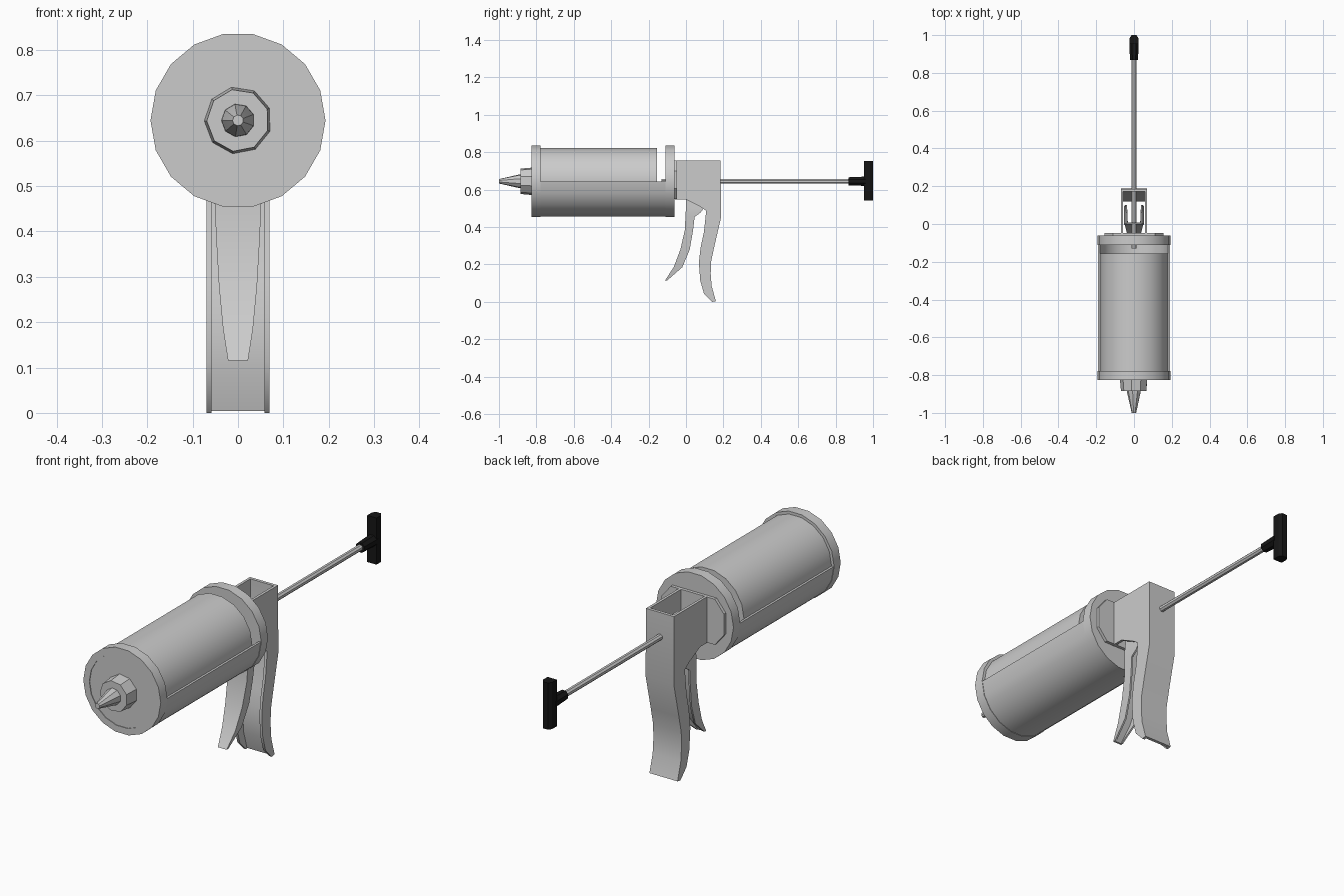
import bpy, bmesh
from math import sin, cos, pi, radians

if "Cube" in bpy.data.objects:
    bpy.data.objects.remove(bpy.data.objects["Cube"])

AXIS_Z = 0.645   # height of the barrel axis


def finish(name, bm, mat=None):
    bmesh.ops.recalc_face_normals(bm, faces=bm.faces)
    me = bpy.data.meshes.new(name)
    bm.to_mesh(me)
    bm.free()
    ob = bpy.data.objects.new(name, me)
    bpy.context.collection.objects.link(ob)
    bpy.ops.object.select_all(action='DESELECT')
    ob.select_set(True)
    bpy.context.view_layer.objects.active = ob
    bpy.ops.object.shade_smooth_by_angle(angle=radians(30))
    if mat:
        me.materials.append(mat)
    return ob


def loft(bm, rings):
    """Skin closed rings of 3D points and cap both ends."""
    vs = [[bm.verts.new(p) for p in r] for r in rings]
    n = len(vs[0])
    for a, b in zip(vs, vs[1:]):
        for i in range(n):
            j = (i + 1) % n
            bm.faces.new((a[i], a[j], b[j], b[i]))
    bm.faces.new(vs[0])
    bm.faces.new(vs[-1])


def lathe(name, profile, n=18, phase=0.0, mat=None):
    """Turn (y, radius) pairs around the barrel axis."""
    bm = bmesh.new()
    angs = [phase + 2 * pi * i / n for i in range(n)]
    loft(bm, [[(r * cos(a), y, AXIS_Z + r * sin(a)) for a in angs] for y, r in profile])
    return finish(name, bm, mat)


def prism_x(bm, yz, x0, x1):
    loft(bm, [[(x, y, z) for y, z in yz] for x in (x0, x1)])


def prism_y(name, xz, y0, y1):
    bm = bmesh.new()
    loft(bm, [[(x, y, z) for x, z in xz] for y in (y0, y1)])
    return finish(name, bm)


black = bpy.data.materials.new("black_plastic")
black.diffuse_color = (0.008, 0.008, 0.008, 1)
black.use_nodes = True
black.node_tree.nodes["Principled BSDF"].inputs["Base Color"].default_value = black.diffuse_color

# Barrel caps, cartridge and nozzle
lathe("front_cap", [(-0.778, 0.193), (-0.825, 0.193), (-0.825, 0.163), (-0.822, 0.163)])
lathe("rear_cap", [(-0.11, 0.193), (-0.062, 0.193)])
lathe("cartridge", [(-0.80, 0.18), (-0.155, 0.18)])
lathe("nozzle_collar", [(-0.815, 0.075), (-0.885, 0.069)], n=9, phase=radians(101))
lathe("nozzle", [(-0.88, 0.037), (-0.895, 0.036), (-1.0, 0.012)], n=9, phase=radians(101))

# Half-round cradle under the cartridge
arc = [pi + radians(20 * i) for i in range(10)]
cradle = [(0.191 * cos(a), AXIS_Z + 0.191 * sin(a)) for a in arc]
cradle += [(0.181 * cos(a), AXIS_Z + 0.181 * sin(a)) for a in reversed(arc)]
prism_y("cradle", cradle, -0.78, -0.108)

# Flange plate joining the handle to the rear cap
prism_y("mount_flange", [(-0.155, 0.605), (-0.11, 0.55), (0.11, 0.55), (0.155, 0.605),
                         (0.155, 0.70), (0.11, 0.755), (-0.11, 0.755), (-0.155, 0.70)],
        -0.063, -0.048)

# Handle: two side walls plus a back strip, open at top and front
back = [(0.185, 0.755), (0.187, 0.45), (0.15, 0.29), (0.134, 0.215), (0.132, 0.15),
        (0.137, 0.085), (0.16, 0.004)]
front = [(0.14, 0.0), (0.096, 0.045), (0.076, 0.115), (0.069, 0.21), (0.078, 0.29),
         (0.096, 0.374), (0.108, 0.487), (0.075, 0.51), (0.0, 0.548), (-0.06, 0.548),
         (-0.06, 0.755)]
bm = bmesh.new()
for s in (-1, 1):
    prism_x(bm, back + front, s * 0.058, s * 0.07)
prism_x(bm, back + [(y - 0.014, z) for y, z in reversed(back)], -0.058, 0.058)
finish("handle", bm)

# Trigger: tapered channel open to the rear (z, front y, back y, half width)
rows = [(0.115, -0.112, -0.10, 0.022), (0.185, -0.066, -0.02, 0.033),
        (0.28, -0.03, 0.02, 0.042), (0.385, -0.006, 0.038, 0.048),
        (0.455, -0.003, 0.046, 0.051), (0.475, -0.002, 0.075, 0.052),
        (0.50, 0.0, 0.095, 0.052), (0.56, 0.0, 0.10, 0.046), (0.68, 0.0, 0.06, 0.042)]
t = 0.008
bm = bmesh.new()
loft(bm, [[(-w, f, z), (w, f, z), (w, b, z), (w - t, b, z), (w - t, f + t, z),
           (t - w, f + t, z), (t - w, b, z), (-w, b, z)] for z, f, b, w in rows])
finish("trigger", bm)

# Push rod and its T-shaped pull
lathe("push_rod", [(-0.13, 0.014), (0.89, 0.014)], n=8, phase=pi / 8)
lathe("pull_stem", [(0.868, 0.023), (0.96, 0.027)], n=8, phase=pi / 8, mat=black)
bm = bmesh.new()
bar = [(-0.023, 0.952), (0.023, 0.952), (0.023, 0.985), (0.013, 1.0), (-0.013, 1.0), (-0.023, 0.985)]
loft(bm, [[(x, y, z) for x, y in bar] for z in (0.542, 0.752)])
finish("pull_bar", bm, black)
